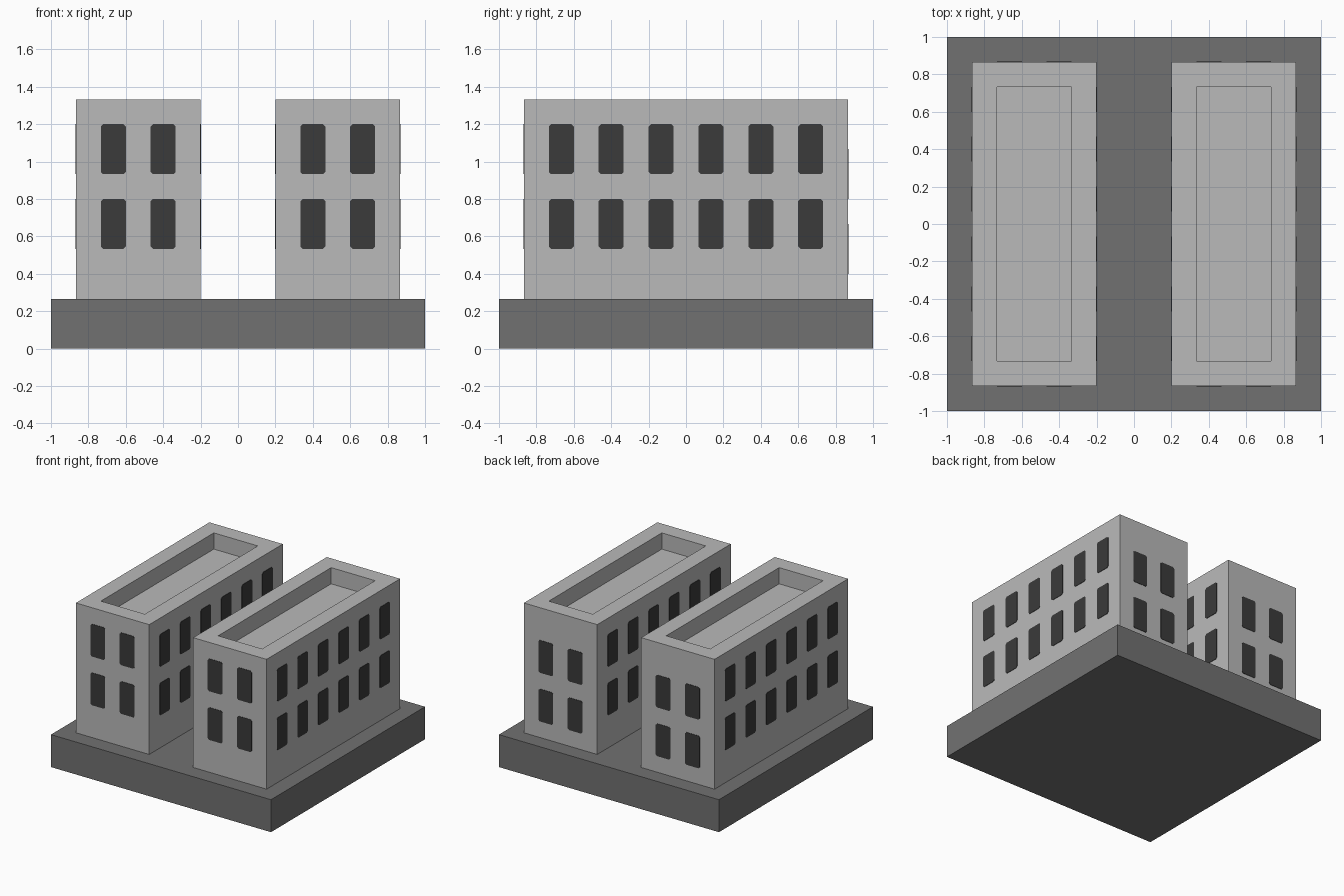
import bpy, bmesh
from mathutils import Matrix, Vector

if "Cube" in bpy.data.objects:
    bpy.data.objects.remove(bpy.data.objects["Cube"])

U = 2 / 15  # modular grid step


def material(name, v):
    m = bpy.data.materials.new(name)
    m.diffuse_color = (v, v, v, 1)
    m.use_nodes = True
    m.node_tree.nodes["Principled BSDF"].inputs["Base Color"].default_value = m.diffuse_color
    return m


light_grey = material("light_grey_wall", 0.49)
mid_grey = material("mid_grey_base", 0.167)
dark_grey = material("dark_grey_window", 0.043)


def finish(name, bm, mat):
    bmesh.ops.recalc_face_normals(bm, faces=bm.faces)
    me = bpy.data.meshes.new(name)
    bm.to_mesh(me)
    bm.free()
    me.materials.append(mat)
    ob = bpy.data.objects.new(name, me)
    bpy.context.collection.objects.link(ob)
    return ob


def box(lo, hi):
    bm = bmesh.new()
    lo, hi = Vector(lo), Vector(hi)
    m = Matrix.Translation((lo + hi) / 2) @ Matrix.Diagonal((*(hi - lo), 1))
    bmesh.ops.create_cube(bm, size=1, matrix=m)
    return bm


def window(bm, centre, normal):
    """Thin plate with clipped corners, lying on a wall."""
    n = Vector(normal)
    side = Vector((0, 0, 1)).cross(n)
    w, h, c = U / 2, U, 0.012
    outline = [(w, h - c), (w - c, h), (c - w, h), (-w, h - c),
               (-w, c - h), (c - w, -h), (w - c, -h), (w, c - h)]
    rings = [[bm.verts.new(Vector(centre) + side * a + Vector((0, 0, b)) + n * d)
              for a, b in outline] for d in (0.003, -0.003)]
    bm.faces.new(rings[0])
    bm.faces.new(rings[1][::-1])
    for i in range(8):
        j = (i + 1) % 8
        bm.faces.new((rings[0][i], rings[1][i], rings[1][j], rings[0][j]))


# Ground slab
finish("base_slab", box((-1, -1, 0), (1, 1, 2 * U)), mid_grey)

for side, cx in (("left", -4 * U), ("right", 4 * U)):
    # Block with a sunken roof
    hx, hy = 2.5 * U, 6.5 * U
    bm = box((cx - hx, -hy, 2 * U), (cx + hx, hy, 10 * U))
    roof = max(bm.faces, key=lambda f: f.calc_center_median().z)
    bmesh.ops.inset_region(bm, faces=[roof], thickness=U, use_even_offset=True)
    floor = bmesh.ops.extrude_discrete_faces(bm, faces=[roof])["faces"][0]
    bmesh.ops.translate(bm, vec=(0, 0, -U), verts=floor.verts)
    finish(side + "_building", bm, light_grey)

    # Two rows of windows on all four walls; the back rows sit one step lower
    bm = bmesh.new()
    for z in (5 * U, 8 * U):
        for s in (-1, 1):
            for i in range(6):
                window(bm, (cx + s * hx, (i - 2.5) * 2 * U * 15 / 16 * 16 / 15, z), (s, 0, 0))
            for dx in (-U, U):
                drop = U if s > 0 else 0
                window(bm, (cx + dx, s * hy, z - drop), (0, s, 0))
    finish(side + "_windows", bm, dark_grey)
